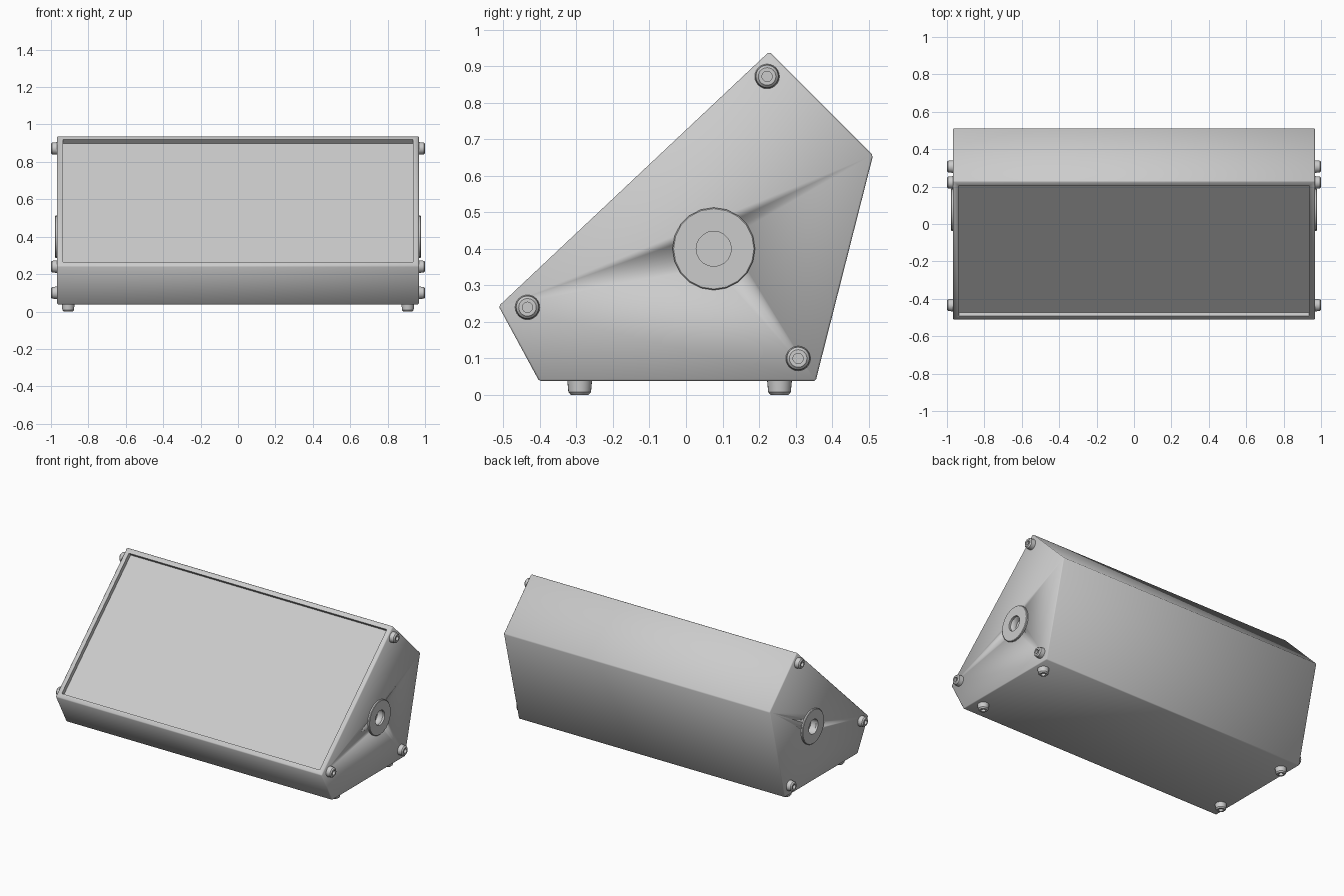
import bpy, bmesh, math
from mathutils import Vector, Matrix

cube = bpy.data.objects.get("Cube")
if cube:
    bpy.data.objects.remove(cube, do_unlink=True)

HALF = 0.967          # half width of the cabinet
GREY = (0.6, 0.6, 0.6, 1.0)

mat = bpy.data.materials.new("cabinet grey")
mat.use_nodes = True
mat.diffuse_color = GREY
mat.node_tree.nodes["Principled BSDF"].inputs["Base Color"].default_value = GREY


def finish(name, bm, angle):
    bmesh.ops.recalc_face_normals(bm, faces=bm.faces)
    mesh = bpy.data.meshes.new(name)
    bm.to_mesh(mesh)
    bm.free()
    mesh.materials.append(mat)
    ob = bpy.data.objects.new(name, mesh)
    bpy.context.collection.objects.link(ob)
    bpy.ops.object.select_all(action='DESELECT')
    ob.select_set(True)
    bpy.context.view_layer.objects.active = ob
    bpy.ops.object.shade_smooth_by_angle(angle=math.radians(angle))
    return ob


def lathe(name, profile, sides, location, axis):
    """Spin (radius, height) points around an axis that starts at location."""
    bm = bmesh.new()
    verts = [bm.verts.new((r, 0, h)) for r, h in profile]
    edges = [bm.edges.new(pair) for pair in zip(verts, verts[1:])]
    bmesh.ops.spin(bm, geom=verts + edges, cent=(0, 0, 0), axis=(0, 0, 1),
                   angle=math.tau, steps=sides, use_merge=True)
    bmesh.ops.remove_doubles(bm, verts=bm.verts, dist=1e-5)
    turn = Vector((0, 0, 1)).rotation_difference(Vector(axis)).to_matrix().to_4x4()
    bm.transform(Matrix.Translation(location) @ turn)
    return finish(name, bm, 35)


# Wedge cabinet: side profile pulled across the width, edges eased
profile = [(-0.513, 0.243), (-0.402, 0.038), (0.355, 0.038),
           (0.512, 0.656), (0.228, 0.94)]
bm = bmesh.new()
side = bm.faces.new([bm.verts.new((-HALF, y, z)) for y, z in profile])
pulled = bmesh.ops.extrude_face_region(bm, geom=[side])["geom"]
bmesh.ops.translate(bm, vec=(2 * HALF, 0, 0),
                    verts=[g for g in pulled if isinstance(g, bmesh.types.BMVert)])
bmesh.ops.recalc_face_normals(bm, faces=bm.faces)
bmesh.ops.bevel(bm, geom=bm.edges[:], offset=0.005, segments=1, affect='EDGES')
bm.normal_update()

# Sunken front panel on the sloping face
slope = max((f for f in bm.faces if f.normal.y < -0.5 and f.normal.z > 0.5),
            key=lambda f: f.calc_area())
inward = -slope.normal.copy()
bmesh.ops.inset_individual(bm, faces=[slope], thickness=0.036)
panel = bmesh.ops.extrude_discrete_faces(bm, faces=[slope])["faces"][0]
bmesh.ops.translate(bm, vec=inward * 0.027, verts=panel.verts)
cabinet = finish("cabinet", bm, 60)

# Round sockets in both sides
for label, s in (("left", 1), ("right", -1)):
    cutter = lathe(label + "_socket_cutter",
                   [(0, 0), (0.048, 0), (0.048, 0.1), (0, 0.1)], 20,
                   (s * (HALF - 0.04), 0.076, 0.4), (s, 0, 0))
    cutter.hide_render = True
    cutter.hide_viewport = True
    cut = cabinet.modifiers.new(label + " socket", 'BOOLEAN')
    cut.object = cutter
    cut.solver = 'EXACT'

    # Raised ring around the socket
    lathe(label + "_socket_ring",
          [(0.048, -0.002), (0.113, -0.002), (0.113, 0.009), (0.11, 0.012),
           (0.048, 0.012), (0.048, -0.002)], 20,
          (s * HALF, 0.076, 0.4), (s, 0, 0))

    # Rubber feet: three on each side, two beneath each end
    foot = [(0.034, -0.002), (0.031, 0.027), (0.024, 0.034),
            (0.014, 0.034), (0.014, 0.016), (0, 0.016)]
    for place, y, z in (("front", -0.434, 0.24), ("top", 0.222, 0.872),
                        ("rear", 0.307, 0.1)):
        lathe(f"{label}_{place}_side_foot", foot, 24, (s * HALF, y, z), (s, 0, 0))
    low = [(r, h * 1.12) for r, h in foot]
    for place, y in (("front", -0.291), ("rear", 0.256)):
        lathe(f"{label}_{place}_bottom_foot", low, 24,
              (s * 0.908, y, 0.038), (0, 0, -1))
